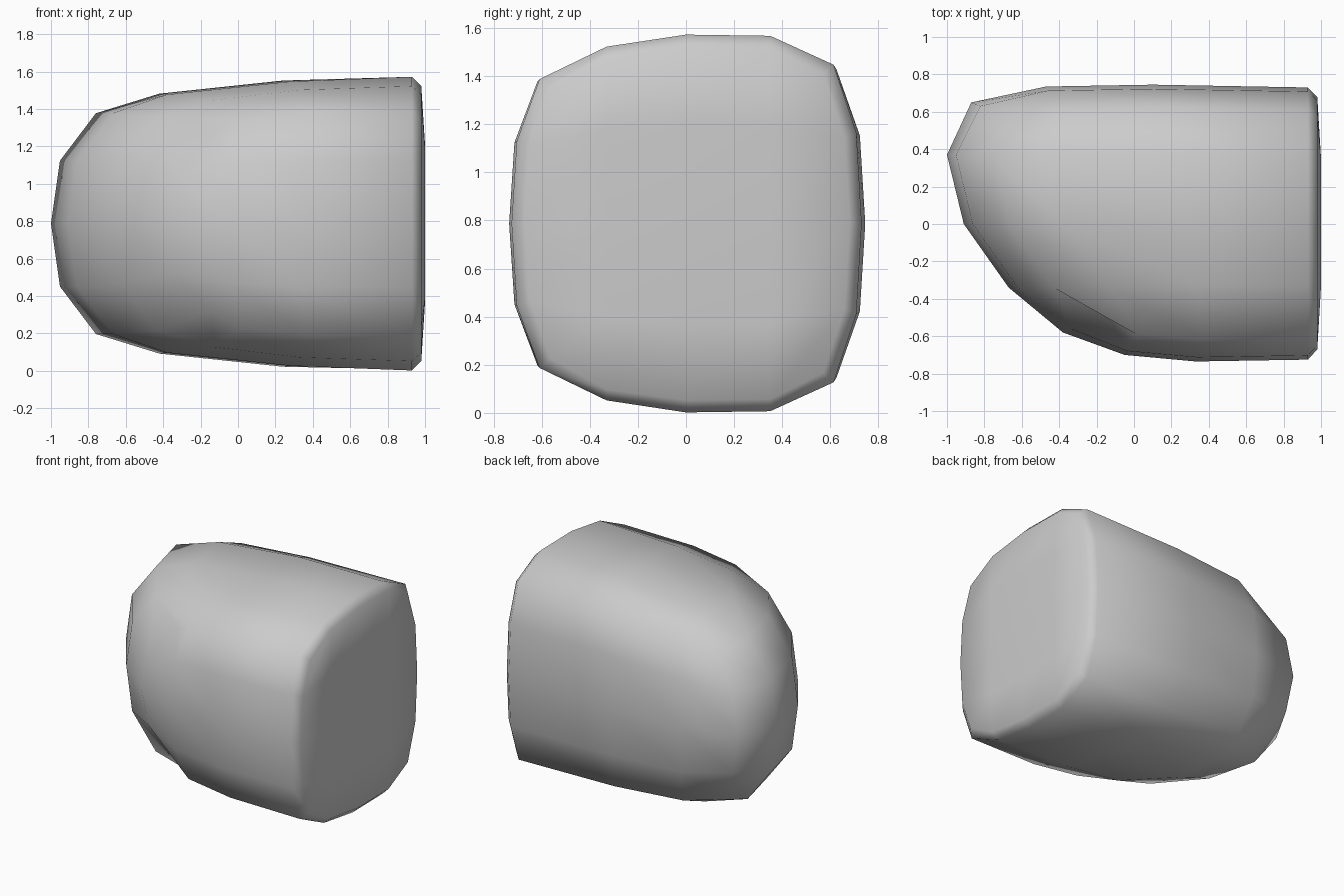
import bpy, bmesh

if "Cube" in bpy.data.objects:
    bpy.data.objects.remove(bpy.data.objects["Cube"])

# Rounded block as a 5 x 5 box grid: five rings along x, closed by a cap at each end.
# Each ring: x, y and half height for five columns (from +y to -y), and x shift at top/bottom
RINGS = [
    ((-.87, -1, -.91, -.67, -.38), (.65, .37, 0, -.34, -.58), (.50, .59, .59, .57, .47), .24),
    ((-.47, -.48, -.44, -.19, -.05), (.735, .38, 0, -.33, -.70), (.60, .695, .69, .66, .56), .06),
    ((.10, .20, .24, .29, .33), (.745, .37, 0, -.33, -.735), (.64, .765, .76, .715, .59), .04),
    ((.93,) * 5, (.73, .35, 0, -.33, -.725), (.66, .78, .785, .735, .60), 0),
    ((.98,) * 5, (.68, .35, 0, -.33, -.67), (.62, .73, .735, .69, .56), 0),
]
MID_Z = 0.787
ROW = (1, .57, 0, -.57, -1)
SIDE = (.84, .97, 1, .97, .84)
SHIFT = (1, .2, 0, .2, 1)

bm = bmesh.new()
grid = {}


def point(r, i, j):
    """Vertex of ring r at column i, row j (made once)."""
    if (r, i, j) not in grid:
        xs, ys, hs, shift = RINGS[r]
        x = xs[i] + shift * SHIFT[j]
        if r == 4 and 0 < i < 4 and 0 < j < 4:
            x = 1.0
        y = ys[i] * (SIDE[j] if i in (0, 4) else 1)
        grid[r, i, j] = bm.verts.new((x, y, MID_Z + hs[i] * ROW[j]))
    return grid[r, i, j]


# Rounded tip and flat end
for r in (0, 4):
    for i in range(4):
        for j in range(4):
            bm.faces.new([point(r, i, j), point(r, i + 1, j),
                          point(r, i + 1, j + 1), point(r, i, j + 1)])

# Walls between the rings
loop = ([(i, 0) for i in range(4)] + [(4, j) for j in range(4)]
        + [(i, 4) for i in range(4, 0, -1)] + [(0, j) for j in range(4, 0, -1)])
for r in range(4):
    for a, b in zip(loop, loop[1:] + loop[:1]):
        bm.faces.new([point(r, *a), point(r, *b), point(r + 1, *b), point(r + 1, *a)])

bmesh.ops.recalc_face_normals(bm, faces=bm.faces)
mesh = bpy.data.meshes.new("rounded_block")
bm.to_mesh(mesh)
bm.free()
mesh.shade_smooth()
block = bpy.data.objects.new("rounded_block", mesh)
bpy.context.collection.objects.link(block)
